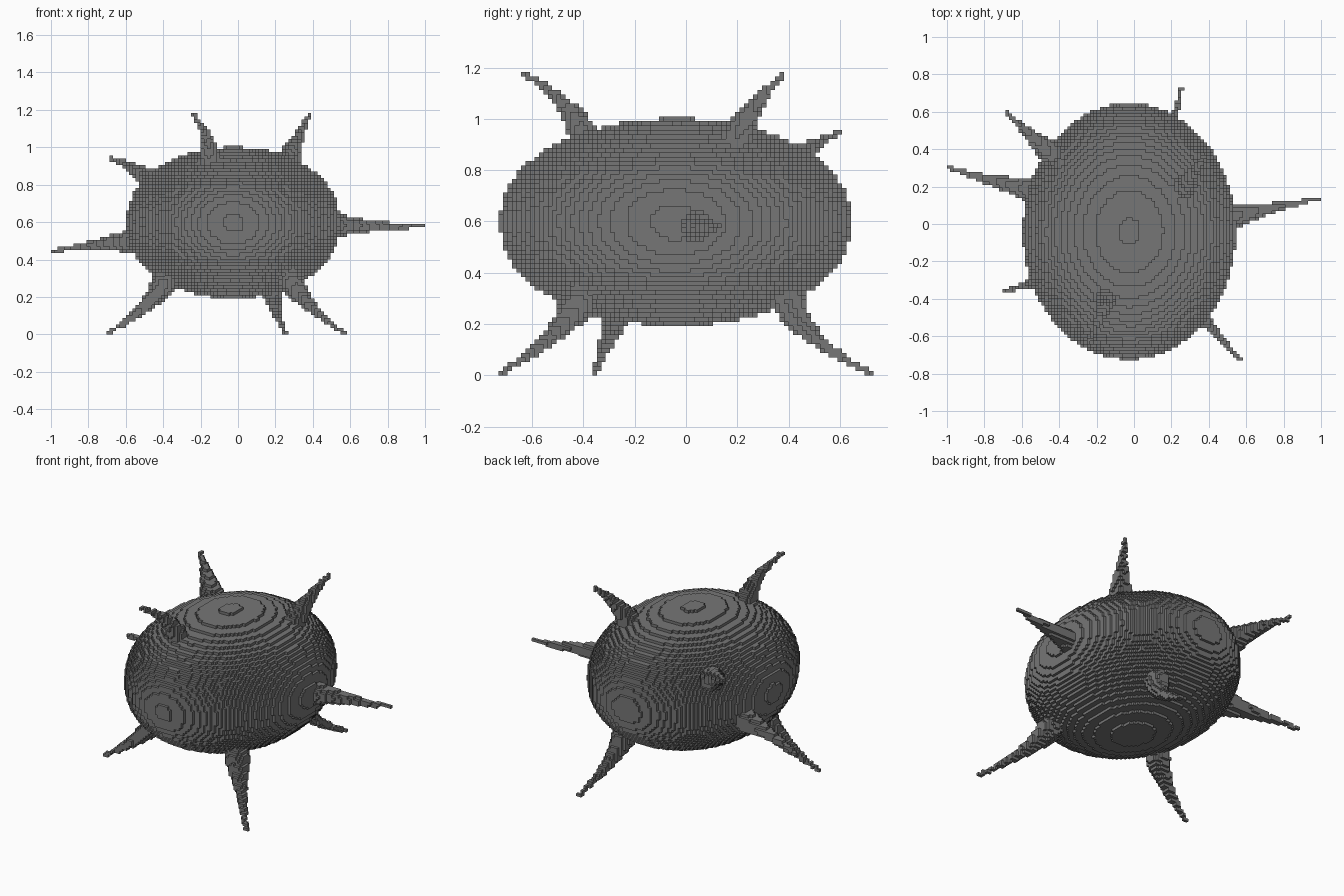
import bpy
import math
from mathutils import Vector

cube = bpy.data.objects.get("Cube")
if cube:
    bpy.data.objects.remove(cube, do_unlink=True)

CELL = 2 / 115
ORIGIN = Vector((-1, -42 * CELL, 0))

grey = bpy.data.materials.new("dark_grey")
grey.use_nodes = True
COLOUR = (0.18, 0.18, 0.18, 1)
grey.diffuse_color = COLOUR
grey.node_tree.nodes["Principled BSDF"].inputs["Base Color"].default_value = COLOUR


def cell_at(p):
    return tuple(math.floor(c / CELL) for c in p - ORIGIN)


def centre_of(cell):
    return ORIGIN + Vector([c + 0.5 for c in cell]) * CELL


def cells_around(p, reach):
    """All block indices in a box around a point."""
    low, high = cell_at(p - reach), cell_at(p + reach)
    for i in range(low[0], high[0] + 1):
        for j in range(low[1], high[1] + 1):
            for k in range(max(low[2], 0), high[2] + 1):
                yield i, j, k


def egg_cells(centre, radii):
    """Blocks filling a slightly flattened ellipsoid."""
    found = set()
    for cell in cells_around(centre, radii):
        d = centre_of(cell) - centre
        if (d.x / radii.x) ** 2 + (d.y / radii.y) ** 2 + abs(d.z / radii.z) ** 2.2 < 1:
            found.add(cell)
    return found


def spike_cells(base, middle, tip):
    """Blocks along a bent, tapering spike."""
    a, m, b = Vector(base), Vector(middle), Vector(tip)
    control = 2 * m - (a + b) / 2
    found = set()
    steps = 90
    for n in range(steps + 1):
        t = n / steps
        p = a * (1 - t) ** 2 + control * 2 * t * (1 - t) + b * t * t
        radius = 0.011 + 0.057 * (1 - t) ** 1.5
        found.add(cell_at(p))
        for cell in cells_around(p, Vector((radius,) * 3)):
            if (centre_of(cell) - p).length < radius:
                found.add(cell)
    return found


def build_blocks(name, cells, solid):
    """Make a mesh from the exposed sides of the blocks."""
    index, verts, faces = {}, [], []

    def corner(c):
        if c not in index:
            index[c] = len(verts)
            verts.append(ORIGIN + Vector(c) * CELL)
        return index[c]

    for cell in cells:
        for axis in range(3):
            u, v = (axis + 1) % 3, (axis + 2) % 3
            for side in (0, 1):
                neighbour = list(cell)
                neighbour[axis] += 2 * side - 1
                if tuple(neighbour) in solid:
                    continue
                quad = []
                for du, dv in ((0, 0), (1, 0), (1, 1), (0, 1)):
                    c = list(cell)
                    c[axis] += side
                    c[u] += du
                    c[v] += dv
                    quad.append(corner(tuple(c)))
                faces.append(quad if side else quad[::-1])
    mesh = bpy.data.meshes.new(name)
    mesh.from_pydata(verts, [], faces)
    mesh.materials.append(grey)
    obj = bpy.data.objects.new(name, mesh)
    bpy.context.collection.objects.link(obj)


# Each spike: base, middle and tip
SPIKES = {
    "upper_front_spike": ((-0.15, -0.39, 0.90), (-0.17, -0.47, 1.05), (-0.24, -0.63, 1.175)),
    "upper_back_spike": ((0.26, 0.19, 0.91), (0.32, 0.27, 1.05), (0.385, 0.38, 1.175)),
    "shoulder_spike": ((-0.45, 0.38, 0.81), (-0.56, 0.48, 0.885), (-0.685, 0.595, 0.945)),
    "right_side_spike": ((-0.55, 0.18, 0.50), (-0.75, 0.23, 0.48), (-0.992, 0.30, 0.445)),
    "left_side_spike": ((0.50, 0.03, 0.585), (0.72, 0.08, 0.58), (0.992, 0.135, 0.577)),
    "lower_right_spike": ((-0.40, -0.26, 0.27), (-0.52, -0.31, 0.13), (-0.70, -0.36, 0.009)),
    "lower_back_spike": ((0.16, 0.40, 0.29), (0.20, 0.51, 0.14), (0.25, 0.722, 0.009)),
    "lower_front_spike": ((0.29, -0.42, 0.28), (0.40, -0.54, 0.14), (0.565, -0.722, 0.009)),
}

# Body first, then each spike keeps only the blocks outside what is built
body = egg_cells(Vector((-0.025, -0.04, 0.597)), Vector((0.57, 0.685, 0.405)))
parts = {"body": body}
solid = set(body)
for name, points in SPIKES.items():
    parts[name] = spike_cells(*points) - solid
    solid |= parts[name]

for name, cells in parts.items():
    build_blocks(name, cells, solid)
